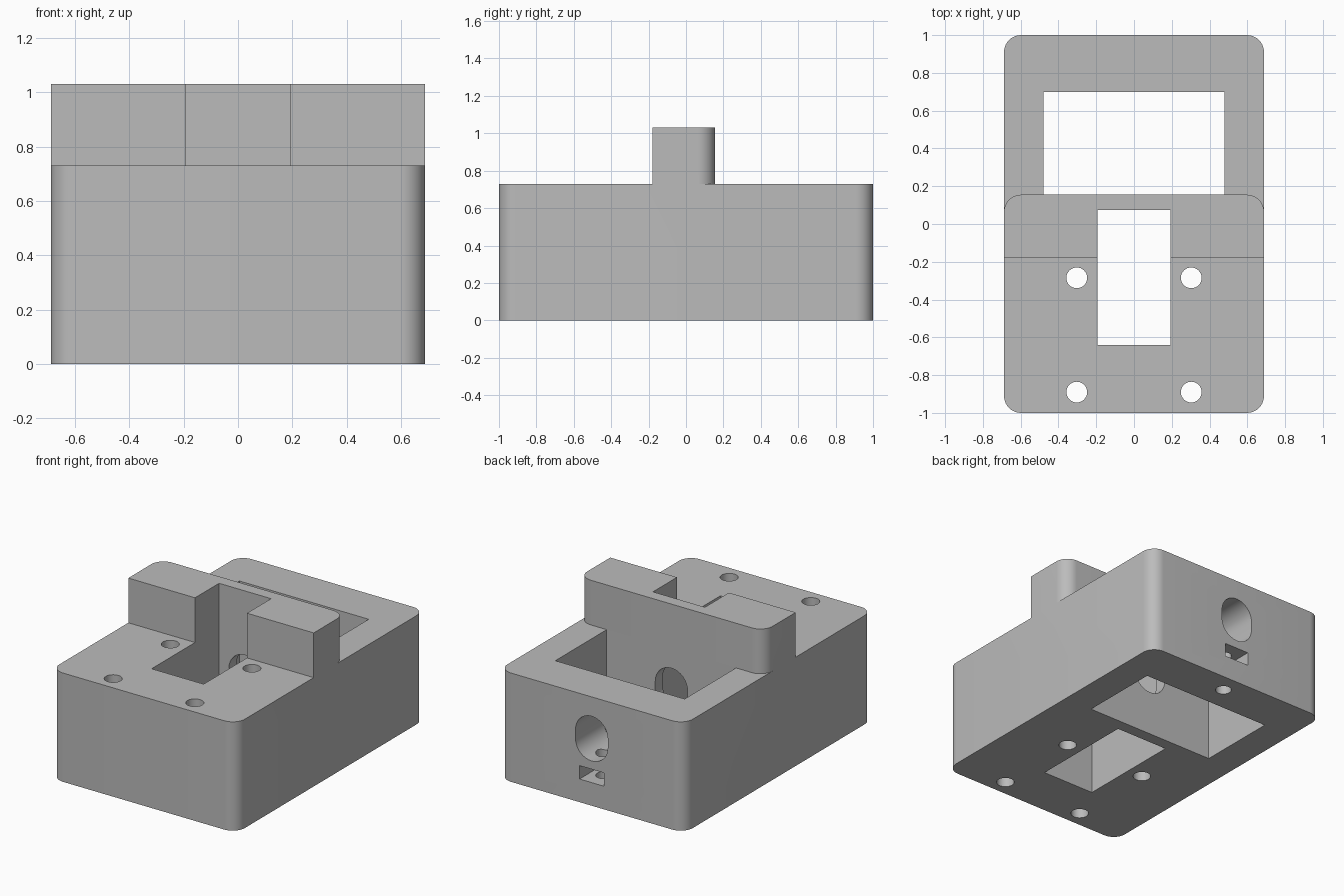
import bpy, bmesh, math
from mathutils import Matrix, Vector

if "Cube" in bpy.data.objects:
    bpy.data.objects.remove(bpy.data.objects["Cube"])

WIDTH, LENGTH, HEIGHT, TOP = 1.376, 2.0, 0.73, 1.03
CORNER = 0.09

grey = bpy.data.materials.new("plain grey")
grey.use_nodes = True
colour = (0.5, 0.5, 0.5, 1)
grey.diffuse_color = colour
grey.node_tree.nodes["Principled BSDF"].inputs["Base Color"].default_value = colour


def finish(name, bm, helper=False):
    bmesh.ops.recalc_face_normals(bm, faces=bm.faces)
    mesh = bpy.data.meshes.new(name)
    bm.to_mesh(mesh)
    bm.free()
    mesh.materials.append(grey)
    obj = bpy.data.objects.new(name, mesh)
    bpy.context.collection.objects.link(obj)
    obj.hide_render = helper
    return obj


def box(name, lo, hi, rounded=None, helper=False):
    """Box between two corners; vertical edges passing the test are rounded."""
    bm = bmesh.new()
    lo, hi = Vector(lo), Vector(hi)
    place = Matrix.Translation((lo + hi) / 2) @ Matrix.Diagonal((hi - lo).to_4d())
    bmesh.ops.create_cube(bm, size=1, matrix=place)
    if rounded:
        edges = [e for e in bm.edges
                 if abs(e.verts[0].co.z - e.verts[1].co.z) > 0.1
                 and rounded(e.verts[0].co)]
        bmesh.ops.bevel(bm, geom=edges, offset=CORNER, segments=10,
                        profile=0.5, affect='EDGES')
    return finish(name, bm, helper)


def drill(name, x, y, z0, z1, radius):
    bm = bmesh.new()
    bmesh.ops.create_cone(bm, cap_ends=True, segments=32, radius1=radius,
                          radius2=radius, depth=z1 - z0,
                          matrix=Matrix.Translation((x, y, (z0 + z1) / 2)))
    return finish(name, bm, True)


def bore(name, z, y0, y1, radius, stretch):
    """Upright slotted hole running along y."""
    bm = bmesh.new()
    ring = []
    for half, shift in ((0, stretch), (math.pi, -stretch)):
        for i in range(17):
            a = half + math.pi * i / 16
            ring.append(bm.verts.new((radius * math.cos(a), y0,
                                      z + shift + radius * math.sin(a))))
    face = bm.faces.new(ring)
    side = bmesh.ops.extrude_face_region(bm, geom=[face])["geom"]
    bmesh.ops.translate(bm, vec=(0, y1 - y0, 0),
                        verts=[v for v in side if isinstance(v, bmesh.types.BMVert)])
    return finish(name, bm, True)


# Main housing and the raised bridge across it
hx, hy = WIDTH / 2, LENGTH / 2
housing = box("housing", (-hx, -hy, 0), (hx, hy, HEIGHT), lambda co: True)
bridge = box("raised_bridge", (-hx, -0.18, HEIGHT), (hx, 0.155, TOP),
             lambda co: co.y > 0, True)

# Through openings
cutters = [
    box("rear_opening", (-0.48, 0.155, -0.1), (0.48, 0.70, 1.2), helper=True),
    box("front_opening", (-0.193, -0.64, -0.1), (0.193, 0.075, 1.2), helper=True),
]
# Four mounting holes
for side in (-1, 1):
    for y in (-0.285, -0.89):
        cutters.append(drill("mounting_hole", side * 0.303, y, -0.1, 0.9, 0.055))
# Shaft bore through the rear and middle walls, with its nut slot and screw hole
cutters.append(bore("shaft_bore", 0.45, 0.0, 1.1, 0.12, 0.03))
cutters.append(box("nut_slot", (-0.09, 0.78, 0.155), (0.09, 1.1, 0.245), helper=True))
cutters.append(drill("screw_hole", 0, 0.87, -0.1, 0.45, 0.05))

# Join the bridge, then cut every opening
steps = [(bridge, 'UNION')] + [(c, 'DIFFERENCE') for c in cutters]
bpy.context.view_layer.objects.active = housing
housing.select_set(True)
for tool, operation in steps:
    mod = housing.modifiers.new(tool.name, 'BOOLEAN')
    mod.object = tool
    mod.operation = operation
    mod.solver = 'EXACT'
    bpy.ops.object.modifier_apply(modifier=mod.name)
for tool, operation in steps:
    bpy.data.objects.remove(tool)

bpy.ops.object.select_all(action='DESELECT')
housing.select_set(True)
bpy.ops.object.shade_smooth_by_angle(angle=math.radians(30))
